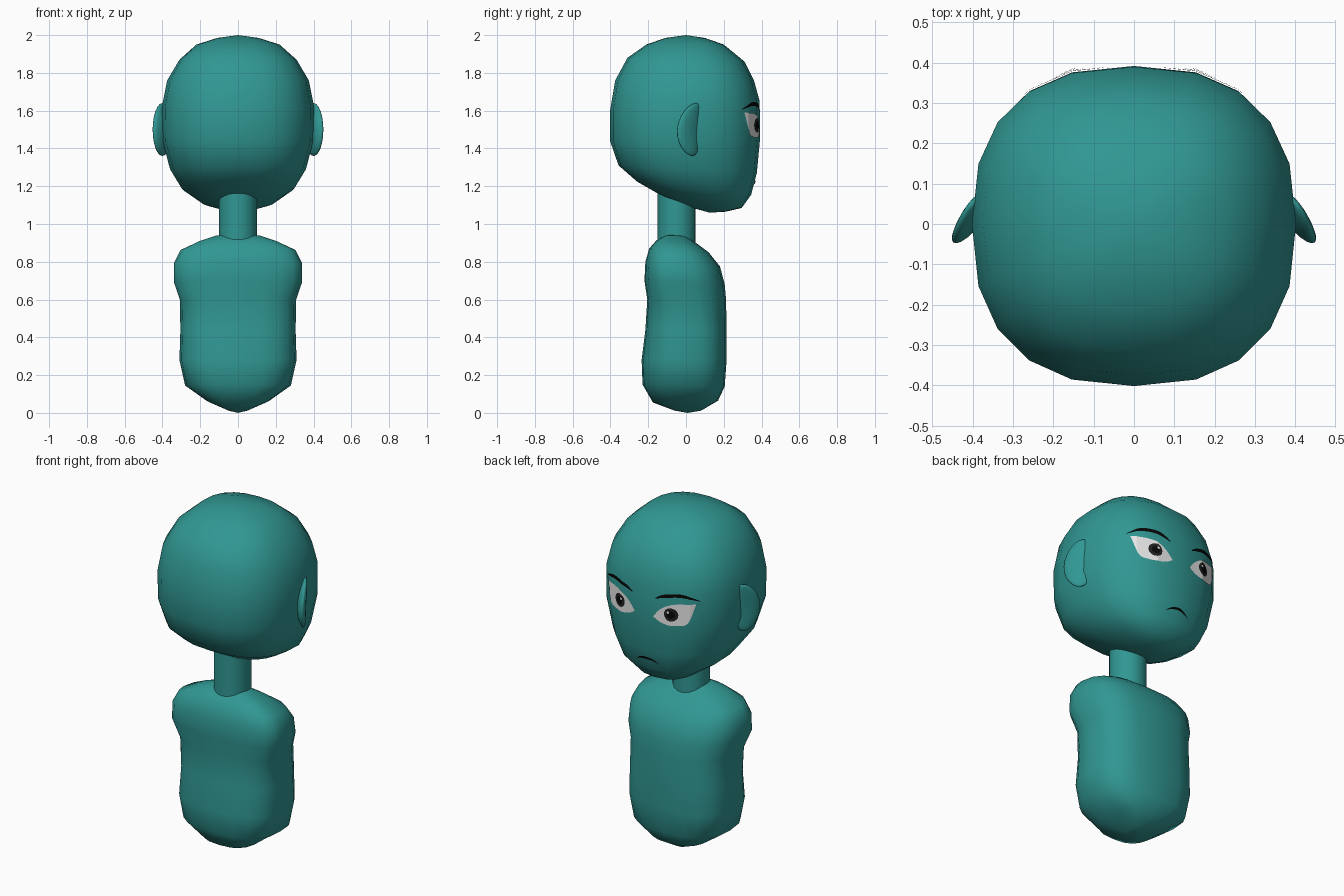
import bpy, bmesh, math
from mathutils import Vector
from mathutils.bvhtree import BVHTree

if "Cube" in bpy.data.objects:
    bpy.data.objects.remove(bpy.data.objects["Cube"])


def material(name, rgb):
    m = bpy.data.materials.new(name)
    m.diffuse_color = (*rgb, 1)
    m.use_nodes = True
    m.node_tree.nodes["Principled BSDF"].inputs["Base Color"].default_value = m.diffuse_color
    return m


TEAL = material("teal_skin", (0.03, 0.31, 0.29))
WHITE = material("eye_white", (0.8, 0.8, 0.8))
DARK = material("iris_dark", (0.015, 0.015, 0.015))
BLACK = material("black", (0.002, 0.002, 0.002))


def finish(bm, name, mat, smooth=True):
    mesh = bpy.data.meshes.new(name)
    bm.to_mesh(mesh)
    mesh.materials.append(mat)
    for p in mesh.polygons:
        p.use_smooth = smooth
    ob = bpy.data.objects.new(name, mesh)
    bpy.context.collection.objects.link(ob)
    return ob


def signed_pow(v, e):
    return math.copysign(abs(v) ** e, v)


def loft(rings, poles, exponent, seg=20):
    """Rings: back z, back y, front z, front y, half width, y of the widest point."""
    bm = bmesh.new()
    loops = []
    for zb, yb, zf, yf, w, yc in rings:
        loop = []
        for i in range(seg):
            a = 2 * math.pi * i / seg
            x = w * signed_pow(math.cos(a), 2 / exponent)
            s = signed_pow(math.sin(a), 2 / exponent)
            y = yc + s * ((yf - yc) if s > 0 else (yc - yb))
            z = zb + (zf - zb) * (y - yb) / (yf - yb)
            loop.append(bm.verts.new((x, y, z)))
        loops.append(loop)
    for a, b in zip(loops, loops[1:]):
        for i in range(seg):
            j = (i + 1) % seg
            bm.faces.new((a[i], a[j], b[j], b[i]))
    for loop, pole in ((loops[0], poles[0]), (loops[-1], poles[1])):
        p = bm.verts.new(pole)
        for i in range(seg):
            bm.faces.new((loop[i], loop[(i + 1) % seg], p))
    bmesh.ops.recalc_face_normals(bm, faces=bm.faces)
    return bm


# Head, with a jaw sloping down to the chin
head_rings = [
    (1.985, -.11, 1.985, .10, .11, 0),
    (1.95, -.21, 1.95, .20, .22, 0),
    (1.88, -.31, 1.86, .31, .31, 0),
    (1.76, -.375, 1.76, .36, .375, 0),
    (1.60, -.402, 1.65, .39, .402, 0),
    (1.44, -.402, 1.45, .392, .40, 0),
    (1.31, -.357, 1.27, .375, .36, 0),
    (1.225, -.26, 1.155, .345, .30, .03),
    (1.145, -.12, 1.085, .295, .19, .08),
    (1.095, 0, 1.065, .21, .08, .10),
]
head_bm = loft(head_rings, ((0, 0, 2.0), (0, .125, 1.06)), 2.45)
head_bm.normal_update()
surface = BVHTree.FromBMesh(head_bm)
finish(head_bm, "head", TEAL)

# Torso with rounded shoulders
torso_rings = [
    (.94, -.11, .935, .0, .12, -.06),
    (.915, -.155, .895, .06, .21, -.06),
    (.87, -.195, .85, .12, .305, -.07),
    (.80, -.215, .775, .18, .34, -.08),
    (.70, -.22, .68, .205, .34, -.08),
    (.60, -.205, .60, .212, .308, -.04),
    (.44, -.215, .44, .215, .305, -.01),
    (.28, -.235, .28, .215, .31, -.01),
    (.15, -.23, .14, .205, .28, -.01),
    (.055, -.175, .065, .17, .16, 0),
    (.012, -.06, .012, .08, .05, 0),
]
finish(loft(torso_rings, ((0, -.06, .952), (0, .01, 0)), 2.8), "torso", TEAL)

# Neck
bm = bmesh.new()
bmesh.ops.create_cone(bm, cap_ends=True, segments=24, radius1=.1, radius2=.1, depth=.4)
bmesh.ops.translate(bm, verts=bm.verts, vec=(0, -.05, 1.05))
neck = finish(bm, "neck", TEAL, False)
for p in neck.data.polygons:
    p.use_smooth = abs(p.normal.z) < .5

# Ears, flat curved flaps swept backwards
for side, label in ((1, "right"), (-1, "left")):
    bm = bmesh.new()
    bmesh.ops.create_uvsphere(bm, u_segments=20, v_segments=12, radius=1)
    out, thick = Vector((.62, -.78, 0)), Vector((.78, .62, 0))
    for v in bm.verts:
        u, t, h = v.co
        p = Vector((.40, .015, 1.5)) + out * u * .078 + thick * t * .025
        v.co = (side * p.x, p.y + .028 * h * h + .01 * h, 1.5 + h * .14)
    bmesh.ops.recalc_face_normals(bm, faces=bm.faces)
    finish(bm, "ear_" + label, TEAL)


def sample(columns, count):
    """Smoothly resample columns of (x, low z, high z)."""
    pts = [Vector(c) for c in columns]
    pts = [2 * pts[0] - pts[1]] + pts + [2 * pts[-1] - pts[-2]]
    spans, result = len(columns) - 1, []
    for k in range(count + 1):
        f = k / count * spans
        i = min(int(f), spans - 1)
        t = f - i
        a, b, c, d = pts[i:i + 4]
        result.append(.5 * (2 * b + (c - a) * t + (2 * a - 5 * b + 4 * c - d) * t * t
                            + (3 * b - a - 3 * c + d) * t ** 3))
    return result


def plate(name, columns, offset, mat, side=1, rows=5):
    """Thin face detail laid on the front of the head."""
    bm = bmesh.new()
    grid = []
    for x, lo, hi in columns:
        col = []
        for r in range(rows + 1):
            z = lo + (hi - lo) * r / rows
            hit = surface.ray_cast(Vector((side * x, 1, z)), Vector((0, -1, 0)))[0]
            y = hit.y if hit else .335
            col.append(bm.verts.new((side * x, y + offset, z)))
        grid.append(col)
    for a, b in zip(grid, grid[1:]):
        for r in range(rows):
            quad = (a[r], a[r + 1], b[r + 1], b[r])
            bm.faces.new(quad if side > 0 else quad[::-1])
    bmesh.ops.remove_doubles(bm, verts=bm.verts, dist=.0003)
    bm.normal_update()
    finish(bm, name, mat, False)


def disc(x, z, r):
    angles = [math.pi * k / 14 for k in range(15)]
    return [(x - r * math.cos(a), z - r * math.sin(a), z + r * math.sin(a)) for a in angles]


# Eyes, lashes and brows
eye = [(.06, 1.49, 1.492), (.10, 1.468, 1.54), (.15, 1.458, 1.572), (.20, 1.46, 1.585),
       (.25, 1.48, 1.588), (.283, 1.585, 1.59)]
brow = [(.075, 1.598, 1.604), (.12, 1.612, 1.63), (.19, 1.625, 1.645),
        (.25, 1.622, 1.638), (.30, 1.605, 1.608)]
lash = [(.262, 1.50, 1.588), (.29, 1.56, 1.592), (.315, 1.594, 1.596)]
for side, label in ((1, "right"), (-1, "left")):
    plate("eye_white_" + label, sample(eye, 24), .004, WHITE, side, 8)
    plate("iris_" + label, disc(.165, 1.522, .038), .007, DARK, side)
    plate("pupil_" + label, disc(.165, 1.522, .022), .009, BLACK, side)
    plate("eye_glint_" + label, disc(.152, 1.535, .007), .0095, WHITE, side)
    plate("brow_" + label, sample(brow, 20), .006, BLACK, side, 2)
    plate("lash_" + label, sample(lash, 6), .003, TEAL, side, 3)

# Mouth, a small downturned line
mouth = [(-.075, 1.198, 1.2), (-.04, 1.211, 1.222), (0, 1.216, 1.23),
         (.04, 1.211, 1.222), (.075, 1.198, 1.2)]
plate("mouth", sample(mouth, 20), .005, BLACK, 1, 2)
